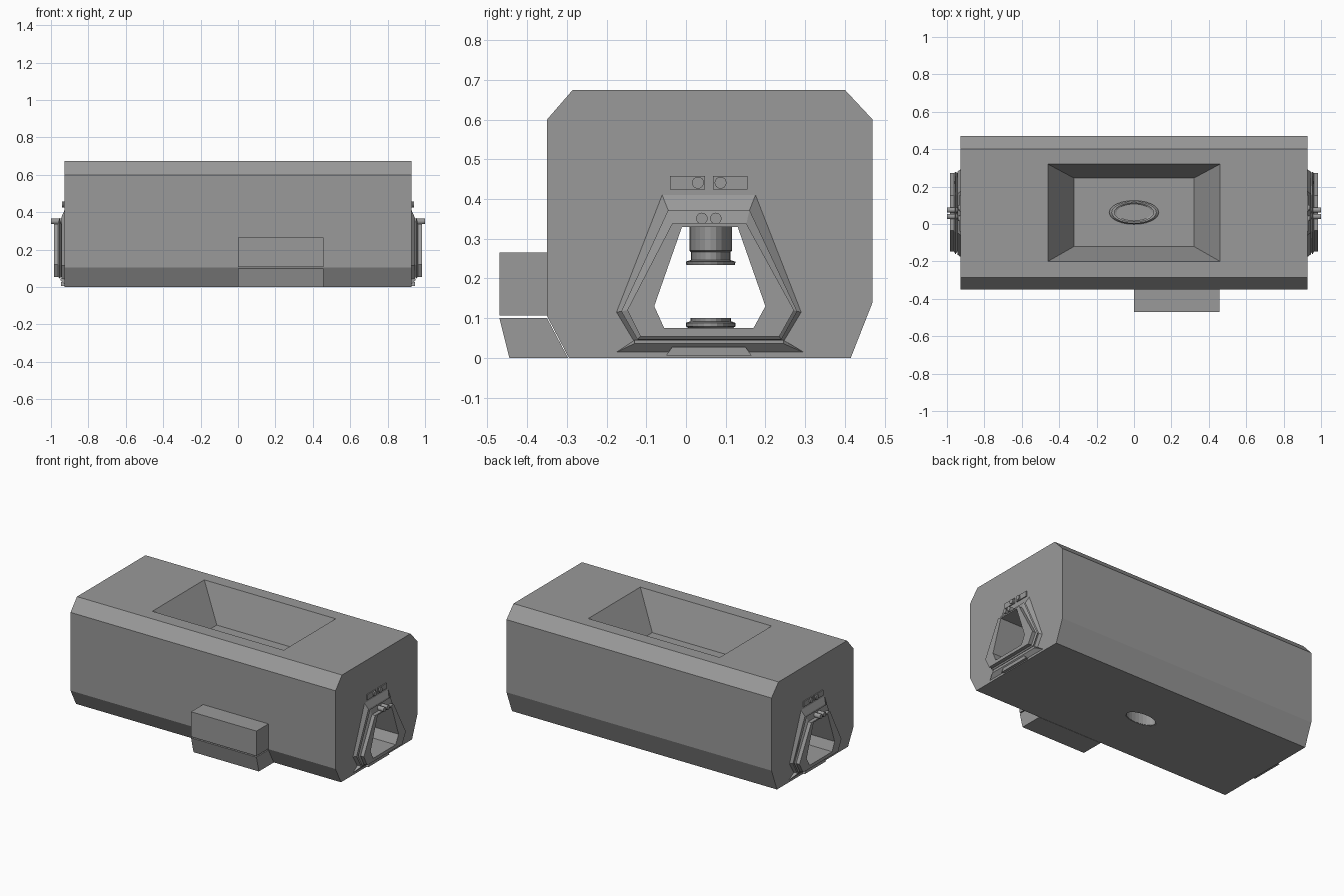
import bpy, bmesh, math

cube = bpy.data.objects.get("Cube")
if cube:
    bpy.data.objects.remove(cube, do_unlink=True)

# One grey paint for the whole model
grey = bpy.data.materials.new("hull_grey")
grey.use_nodes = True
colour = (0.32, 0.32, 0.32, 1)
grey.diffuse_color = colour
grey.node_tree.nodes["Principled BSDF"].inputs["Base Color"].default_value = colour


def loft(name, rings, wrap=False, mirror=False):
    """Skin matching rings; wrap joins last to first, otherwise cap the ends."""
    bm = bmesh.new()
    loops = [[bm.verts.new(p) for p in ring] for ring in rings]
    n = len(loops[0])
    pairs = list(zip(loops, loops[1:]))
    if wrap:
        pairs.append((loops[-1], loops[0]))
    else:
        bm.faces.new(loops[0])
        bm.faces.new(loops[-1])
    for a, b in pairs:
        for i in range(n):
            j = (i + 1) % n
            bm.faces.new((a[i], a[j], b[j], b[i]))
    bmesh.ops.recalc_face_normals(bm, faces=bm.faces)
    mesh = bpy.data.meshes.new(name)
    bm.to_mesh(mesh)
    bm.free()
    mesh.materials.append(grey)
    obj = bpy.data.objects.new(name, mesh)
    bpy.context.collection.objects.link(obj)
    if mirror:
        obj.modifiers.new("mirror", 'MIRROR').use_mirror_merge = False
    return obj


def at_x(x, outline):
    return [(x, y, z) for y, z in outline]


def prism(name, outline, x0, x1, mirror=False):
    return loft(name, [at_x(x0, outline), at_x(x1, outline)], mirror=mirror)


def rect(y0, y1, z0, z1):
    return [(y0, z0), (y1, z0), (y1, z1), (y0, z1)]


def level(x0, x1, y0, y1, z):
    return [(x0, y0, z), (x1, y0, z), (x1, y1, z), (x0, y1, z)]


def oval(scale, z, sides=24):
    turns = [2 * math.pi * i / sides for i in range(sides)]
    return [(0.13 * scale * math.cos(t), 0.062 + 0.0625 * scale * math.sin(t), z)
            for t in turns]


def circle(y, z, r, sides=16):
    turns = [2 * math.pi * i / sides for i in range(sides)]
    return [(y + r * math.cos(t), z + r * math.sin(t)) for t in turns]


def cut(obj, cutter):
    mod = obj.modifiers.new("cut", 'BOOLEAN')
    mod.operation = 'DIFFERENCE'
    mod.solver = 'EXACT'
    mod.object = cutter
    bpy.context.view_layer.objects.active = obj
    bpy.ops.object.modifier_apply(modifier=mod.name)
    bpy.data.objects.remove(cutter, do_unlink=True)


# Main hull with chamfered long edges
hull = prism("hull", [(-0.295, 0), (0.415, 0), (0.47, 0.14), (0.47, 0.6),
                      (0.4, 0.675), (-0.285, 0.675), (-0.35, 0.6), (-0.35, 0.105)],
             -0.928, 0.928)

# Six-sided tunnel, tapered roof well and oval shaft
opening = [(-0.01, 0.33), (0.13, 0.33), (0.2, 0.13),
           (0.17, 0.075), (-0.055, 0.075), (-0.08, 0.13)]
cut(hull, prism("tunnel_cutter", opening, -1.1, 1.1))
# The well walls continue a little above the roof so the cut is clean
cut(hull, loft("well_cutter", [level(-0.32, 0.32, -0.12, 0.245, 0.455),
                               level(-0.46, 0.46, -0.2, 0.32, 0.675),
                               level(-0.46, 0.46, -0.2, 0.32, 0.75)]))
cut(hull, loft("shaft_cutter", [oval(0.82, -0.1), oval(0.82, 0.7)]))

# Stepped upper nozzle, closed by a disc, and the lower collar
loft("upper_nozzle", [oval(s, z) for s, z in
                      [(0.8, 0.25), (0.8, 0.475), (0.92, 0.475), (1.02, 0.465),
                       (1.02, 0.45), (0.86, 0.45), (0.86, 0.27), (0.72, 0.262),
                       (0.72, 0.248), (1.0, 0.242), (0.98, 0.234), (0.8, 0.234)]],
     wrap=True)
loft("nozzle_disc", [oval(0.8, 0.245), oval(0.8, 0.255)])
loft("floor_collar", [oval(s, z) for s, z in
                      [(0.78, 0.002), (0.78, 0.1), (0.82, 0.1), (0.82, 0.092),
                       (1.0, 0.088), (1.0, 0.079), (0.9, 0.075), (0.84, 0.07),
                       (0.84, 0.002)]], wrap=True)

# Side locker in two parts separated by a narrow gap
prism("upper_locker", rect(-0.47, -0.345, 0.107, 0.265), 0, 0.458)
prism("lower_locker", [(-0.47, 0.1), (-0.35, 0.1), (-0.297, 0), (-0.445, 0)], 0, 0.458)

# Portal at each end: broad tapered surround and raised inner rim
surround = [(-0.06, 0.41), (0.175, 0.41), (0.29, 0.115),
            (0.245, 0.04), (-0.13, 0.04), (-0.175, 0.115)]
shoulder = [(-0.045, 0.372), (0.16, 0.372), (0.28, 0.117),
            (0.24, 0.046), (-0.122, 0.046), (-0.163, 0.117)]
rim = [(-0.035, 0.338), (0.152, 0.338), (0.272, 0.12),
       (0.235, 0.054), (-0.115, 0.054), (-0.148, 0.12)]
loft("portal_surround", [at_x(0.928, surround), at_x(0.945, shoulder),
                         at_x(0.945, opening), at_x(0.928, opening)],
     wrap=True, mirror=True)
loft("portal_rim", [at_x(0.945, rim), at_x(0.955, shoulder), at_x(0.962, rim),
                    at_x(0.985, rim), at_x(0.985, opening), at_x(0.945, opening)],
     wrap=True, mirror=True)

# Sloped sill with a step plate under each portal
loft("portal_sill", [at_x(0.926, [(-0.18, 0.012), (0.3, 0.012), (0.245, 0.045), (-0.13, 0.045)]),
                     at_x(0.948, [(-0.13, 0.036), (0.245, 0.036), (0.245, 0.045), (-0.13, 0.045)])],
     mirror=True)
prism("step_plate", [(-0.05, 0.006), (0.165, 0.006), (0.15, 0.027), (-0.035, 0.027)],
      0.925, 0.946, mirror=True)

# Twin lamps on the rim; two latch plates with knobs above
for y in (0.04, 0.075):
    prism("portal_lamp", circle(y, 0.351, 0.0145), 0.94, 1.0, mirror=True)
for y0, y1, knob in ((-0.04, 0.048, 0.03), (0.068, 0.155, 0.087)):
    prism("latch_plate", rect(y0, y1, 0.424, 0.458), 0.925, 0.934, mirror=True)
    prism("latch_knob", circle(knob, 0.441, 0.015), 0.93, 0.942, mirror=True)
